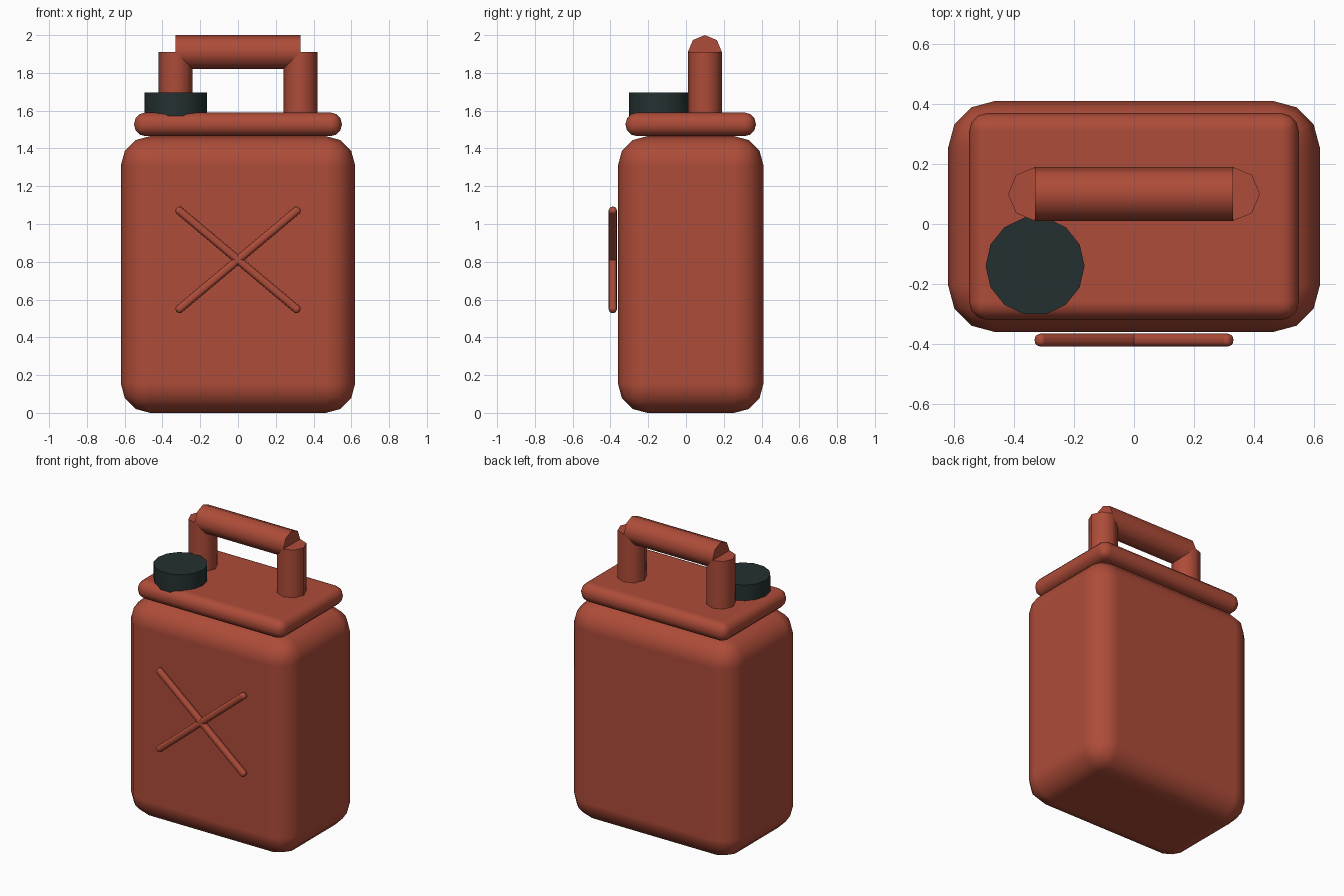
import bpy
import math

if "Cube" in bpy.data.objects:
    bpy.data.objects.remove(bpy.data.objects["Cube"], do_unlink=True)


def material(name, colour):
    mat = bpy.data.materials.new(name)
    mat.use_nodes = True
    mat.diffuse_color = (*colour, 1)
    mat.node_tree.nodes["Principled BSDF"].inputs["Base Color"].default_value = (*colour, 1)
    return mat


red = material("rust red paint", (0.42, 0.072, 0.04))
black = material("dark green black", (0.018, 0.03, 0.03))


def finish(name, mat):
    obj = bpy.context.object
    obj.name = obj.data.name = name
    obj.data.materials.append(mat)
    return obj


def rounded_box(name, centre, size, radius, segments=3, tilt=0):
    """Box with rounded edges, tilted about the front-back axis."""
    bpy.ops.mesh.primitive_cube_add(size=1, location=centre)
    obj = finish(name, red)
    obj.scale = size
    bpy.ops.object.transform_apply(location=False, rotation=False, scale=True)
    bevel = obj.modifiers.new("rounding", "BEVEL")
    bevel.width = radius
    bevel.segments = segments
    bevel.limit_method = "NONE"
    bevel.harden_normals = True
    bpy.ops.object.shade_smooth()
    obj.rotation_euler.y = tilt
    return obj


def cylinder(name, mat, centre, radius, depth, sides, spin=0, tilt=0):
    bpy.ops.mesh.primitive_cylinder_add(vertices=sides, radius=radius, depth=depth,
                                        location=centre, rotation=(0, tilt, spin))
    obj = finish(name, mat)
    bpy.ops.object.shade_smooth_by_angle(angle=math.radians(50))
    return obj


# Can body and the raised shoulder plate on top
rounded_box("body", (0, 0.025, 0.7325), (1.24, 0.77, 1.465), 0.155)
rounded_box("shoulder_plate", (0, 0.025, 1.5275), (1.1, 0.69, 0.125), 0.06)

# Screw cap
cylinder("cap", black, (-0.33, -0.14, 1.6175), 0.165, 0.155, 14, spin=math.pi / 14 * 7)

# Carrying handle: two posts and a grip
for side, x in (("left", 0.33), ("right", -0.33)):
    cylinder(f"handle_post_{side}", red, (x, 0.1, 1.73), 0.09, 0.36, 8)
cylinder("handle_grip", red, (0, 0.1, 1.91), 0.09, 0.66, 8, tilt=math.pi / 2)

# Crossed ribs on the front
for name, sign in (("rib_rising", -1), ("rib_falling", 1)):
    rounded_box(name, (0, -0.3875, 0.81), (0.85, 0.043, 0.043), 0.019,
                tilt=sign * math.radians(40))
